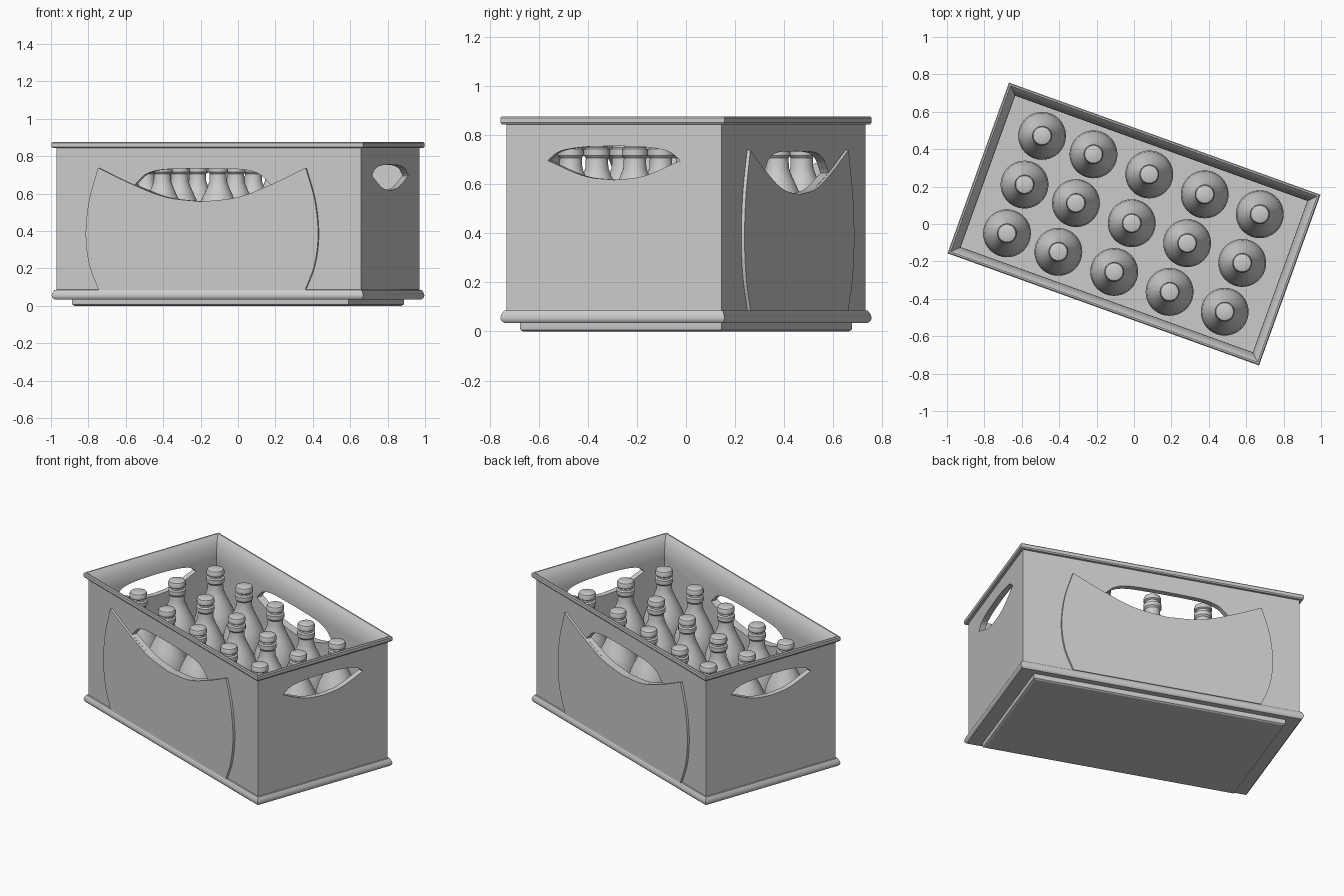
import bpy, bmesh, math
from mathutils import Matrix, Vector

if "Cube" in bpy.data.objects:
    bpy.data.objects.remove(bpy.data.objects["Cube"])

TURN = Matrix.Rotation(math.radians(-19.8), 4, 'Z')   # whole crate is turned about z
HU, HV = 0.885, 0.485                                 # rim half sizes
MID = -0.033                                          # centre of long-side opening


def finish(name, bm, angle=35):
    bmesh.ops.recalc_face_normals(bm, faces=bm.faces)
    me = bpy.data.meshes.new(name)
    bm.to_mesh(me)
    bm.free()
    ob = bpy.data.objects.new(name, me)
    bpy.context.collection.objects.link(ob)
    ob.matrix_world = TURN
    smooth(ob, angle)
    return ob


def smooth(ob, angle):
    bpy.ops.object.select_all(action='DESELECT')
    ob.select_set(True)
    bpy.context.view_layer.objects.active = ob
    bpy.ops.object.shade_smooth_by_angle(angle=math.radians(angle))


def prism(name, outline, axis, a, b):
    """Extrude a 2D (side, z) outline along axis 'x' or 'y' from a to b."""
    bm = bmesh.new()
    put = (lambda s, z, d: (d, s, z)) if axis == 'x' else (lambda s, z, d: (s, d, z))
    lo = [bm.verts.new(put(s, z, a)) for s, z in outline]
    hi = [bm.verts.new(put(s, z, b)) for s, z in outline]
    n = len(lo)
    bm.faces.new(lo)
    bm.faces.new(hi)
    for i in range(n):
        j = (i + 1) % n
        bm.faces.new((lo[i], lo[j], hi[j], hi[i]))
    return finish(name, bm, 30)


def spline(points, steps=8):
    """Smooth curve through a few 2D points."""
    p = [Vector(q) for q in points]
    p = [2 * p[0] - p[1]] + p + [2 * p[-1] - p[-2]]
    out = []
    for i in range(1, len(p) - 2):
        a, b, c, d = p[i - 1:i + 3]
        for k in range(steps):
            t = k / steps
            out.append(0.5 * (2 * b + (c - a) * t + (2 * a - 5 * b + 4 * c - d) * t * t
                              + (3 * b - a - 3 * c + d) * t ** 3))
    return out + [p[-2]]


def mirrored(half, centre):
    """Right half outline (bottom middle to top middle) -> closed outline."""
    left = [(-s, z) for s, z in reversed(half) if s > 1e-5]
    return [(s + centre, z) for s, z in list(half) + left]


# Crate shell: rectangular loops (inset along length, inset along width, height)
loops = [(0.11, 0.06, 0), (0.101, 0.051, 0.006), (0.099, 0.049, 0.014), (0.099, 0.049, 0.035),
         (0.012, 0.012, 0.035), (0.003, 0.003, 0.044), (0, 0, 0.055), (0.003, 0.003, 0.068),
         (0.012, 0.012, 0.085), (0.02, 0.02, 0.086), (0.02, 0.02, 0.843), (0.005, 0.005, 0.843),
         (0, 0, 0.85), (0, 0, 0.87), (0.005, 0.005, 0.876), (0.013, 0.013, 0.876),
         (0.03, 0.03, 0.855), (0.043, 0.043, 0.825), (0.052, 0.052, 0.79),
         (0.055, 0.055, 0.765), (0.055, 0.055, 0.07)]
bm = bmesh.new()
rings = []
for iu, iv, z in loops:
    rings.append([bm.verts.new((sx * (HU - iu), sy * (HV - iv), z))
                  for sx, sy in ((-1, -1), (1, -1), (1, 1), (-1, 1))])
for r, s in zip(rings, rings[1:]):
    for i in range(4):
        j = (i + 1) % 4
        bm.faces.new((r[i], r[j], s[j], s[i]))
bm.faces.new(rings[0])
bm.faces.new(rings[-1])
crate = finish("crate", bm)

# Hand openings cut through the long and short sides
scoop = [(0, 0.557), (0.2, 0.58), (0.385, 0.645)]
long_half = spline(scoop) + spline([(0.375, 0.66), (0.32, 0.705), (0.22, 0.729), (0, 0.734)])
short_half = spline([(0, 0.617), (0.13, 0.633), (0.285, 0.695)]) + \
    spline([(0.28, 0.703), (0.23, 0.735), (0.13, 0.751), (0, 0.755)])
cutters = [prism("long_side_cutter", mirrored(long_half, MID), 'y', -0.7, 0.7),
           prism("short_side_cutter", mirrored(short_half, 0), 'x', -1.2, 1.2)]
for c in cutters:
    m = crate.modifiers.new("opening", 'BOOLEAN')
    m.object, m.operation, m.solver = c, 'DIFFERENCE', 'EXACT'
    c.hide_render = True
bpy.context.view_layer.update()
dg = bpy.context.evaluated_depsgraph_get()
cut_mesh = bpy.data.meshes.new_from_object(crate.evaluated_get(dg))
crate.modifiers.clear()
crate.data = cut_mesh
for c in cutters:
    bpy.data.objects.remove(c)
smooth(crate, 30)

# Raised panels under the openings on both long sides
side = spline([(0.587, 0.084), (0.64, 0.22), (0.66, 0.38), (0.642, 0.56), (0.59, 0.738)])
top = spline(scoop + [(0.59, 0.738)])
outline = [(s, z) for s, z in side] + [(s, z) for s, z in reversed(top[1:-1])]
panel = [(s + MID, z) for s, z in outline] + [(MID, 0.557)] + \
        [(MID - s, z) for s, z in reversed(outline)]
prism("front_panel", panel, 'y', -0.479, -0.455)
prism("back_panel", panel, 'y', 0.455, 0.479)

# Bottle: lathed profile, shared by a 5 x 3 grid
profile = [(0.036, 0.80), (0.047, 0.795), (0.052, 0.783), (0.052, 0.765), (0.043, 0.759),
           (0.043, 0.748), (0.053, 0.742), (0.053, 0.716), (0.045, 0.706), (0.047, 0.665),
           (0.06, 0.63), (0.083, 0.58), (0.107, 0.53), (0.122, 0.48), (0.128, 0.42),
           (0.128, 0.09), (0.115, 0.072)]
SEG = 40
bm = bmesh.new()
rings = [[bm.verts.new((r * math.cos(2 * math.pi * i / SEG), r * math.sin(2 * math.pi * i / SEG), z))
          for i in range(SEG)] for r, z in profile]
for r, s in zip(rings, rings[1:]):
    for i in range(SEG):
        j = (i + 1) % SEG
        bm.faces.new((r[i], r[j], s[j], s[i]))
bm.faces.new(rings[0])
bm.faces.new(rings[-1])
bottle = finish("bottle", bm, 35)
spots = [(u, v) for u in (-0.622, -0.33, -0.013, 0.302, 0.615) for v in (-0.277, 0, 0.277)]
for k, (u, v) in enumerate(spots):
    ob = bottle if k == 0 else bottle.copy()
    if k:
        bpy.context.collection.objects.link(ob)
    ob.matrix_world = TURN @ Matrix.Translation((u, v, 0))
